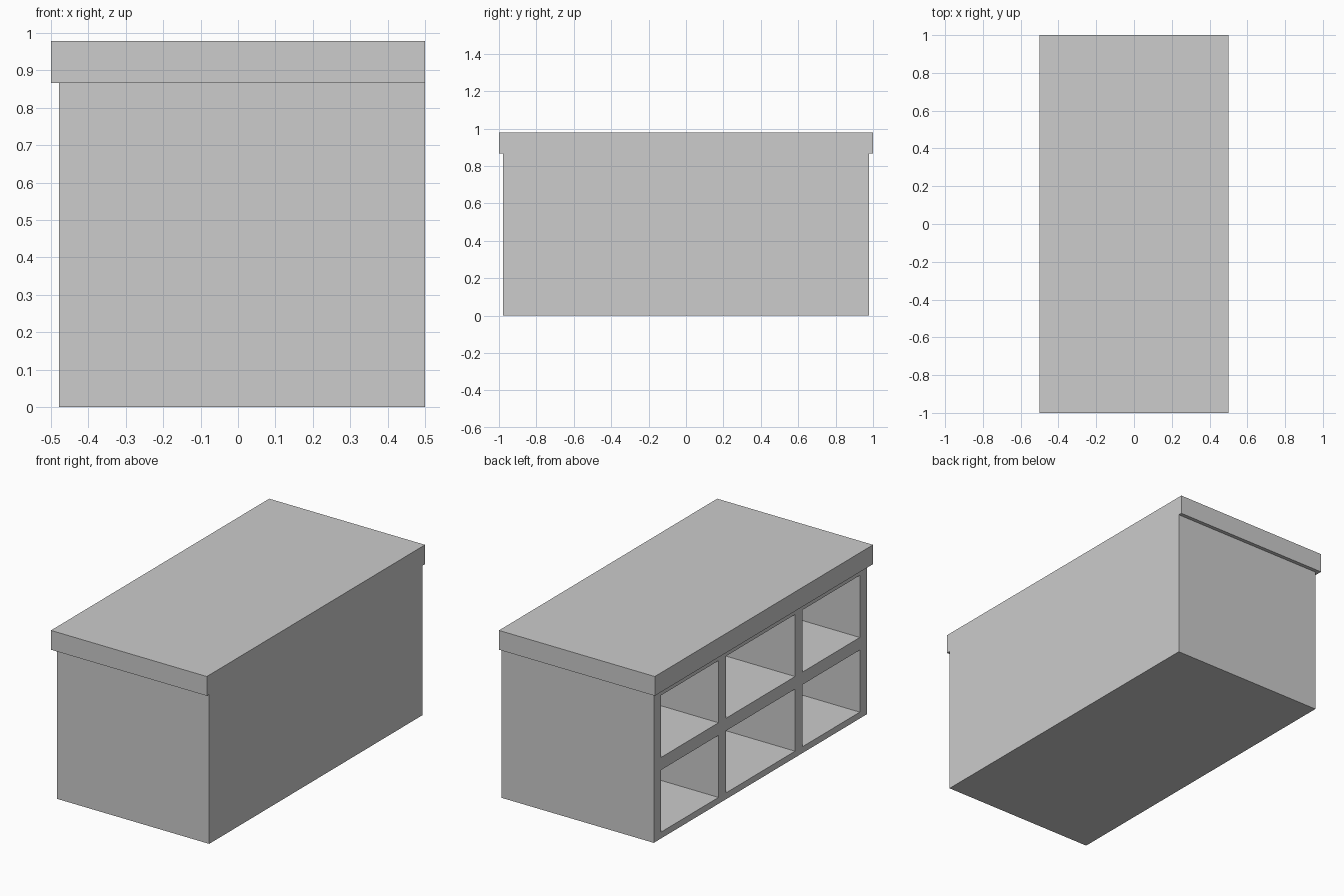
import bpy
import bmesh
from mathutils import Vector

cube = bpy.data.objects.get("Cube")
if cube:
    bpy.data.objects.remove(cube, do_unlink=True)

# One plain grey for the whole bench
grey = bpy.data.materials.new("light_grey")
grey.use_nodes = True
colour = (0.604, 0.604, 0.604, 1)
grey.diffuse_color = colour
grey.node_tree.nodes["Principled BSDF"].inputs["Base Color"].default_value = colour


def box(bm, low, high):
    low, high = Vector(low), Vector(high)
    for v in bmesh.ops.create_cube(bm, size=1)["verts"]:
        v.co = (low + high) / 2 + v.co * (high - low)


def finish(bm, name):
    bmesh.ops.recalc_face_normals(bm, faces=bm.faces)
    mesh = bpy.data.meshes.new(name)
    bm.to_mesh(mesh)
    bm.free()
    mesh.materials.append(grey)
    obj = bpy.data.objects.new(name, mesh)
    bpy.context.collection.objects.link(obj)
    return obj


# Main dimensions
FACE_X, BACK_X = -0.478, 0.5
HALF_LENGTH, BODY_TOP, LID_TOP = 0.978, 0.867, 0.979
BACK_PANEL = 0.037
columns = [(-0.91, -0.385), (-0.317, 0.317), (0.385, 0.91)]
rows = [(0.037, 0.397), (0.47, 0.83)]

# Body: a box scored along the compartment edges, with pockets pushed in
bm = bmesh.new()
box(bm, (FACE_X, -HALF_LENGTH, 0), (BACK_X, HALF_LENGTH, BODY_TOP))
for axis, spans in (((0, 1, 0), columns), ((0, 0, 1), rows)):
    for value in (edge for span in spans for edge in span):
        bmesh.ops.bisect_plane(bm, geom=bm.verts[:] + bm.edges[:] + bm.faces[:],
                               plane_co=Vector(axis) * value, plane_no=axis)


def inside(value, spans):
    return any(a < value < b for a, b in spans)


bm.normal_update()
openings = []
for face in bm.faces:
    centre = face.calc_center_median()
    if face.normal.x < -0.9 and inside(centre.y, columns) and inside(centre.z, rows):
        openings.append(face)
for face in openings:
    pocket = bmesh.ops.extrude_face_region(bm, geom=[face])["geom"]
    for v in pocket:
        if isinstance(v, bmesh.types.BMVert):
            v.co.x = BACK_X - BACK_PANEL
bmesh.ops.delete(bm, geom=[f for f in openings if f.is_valid], context="FACES_ONLY")
finish(bm, "bench_body")

# Lid: overhangs the open face and both ends, flush at the closed side
bm = bmesh.new()
box(bm, (-0.5, -1, BODY_TOP), (BACK_X, 1, LID_TOP))
finish(bm, "bench_lid")
